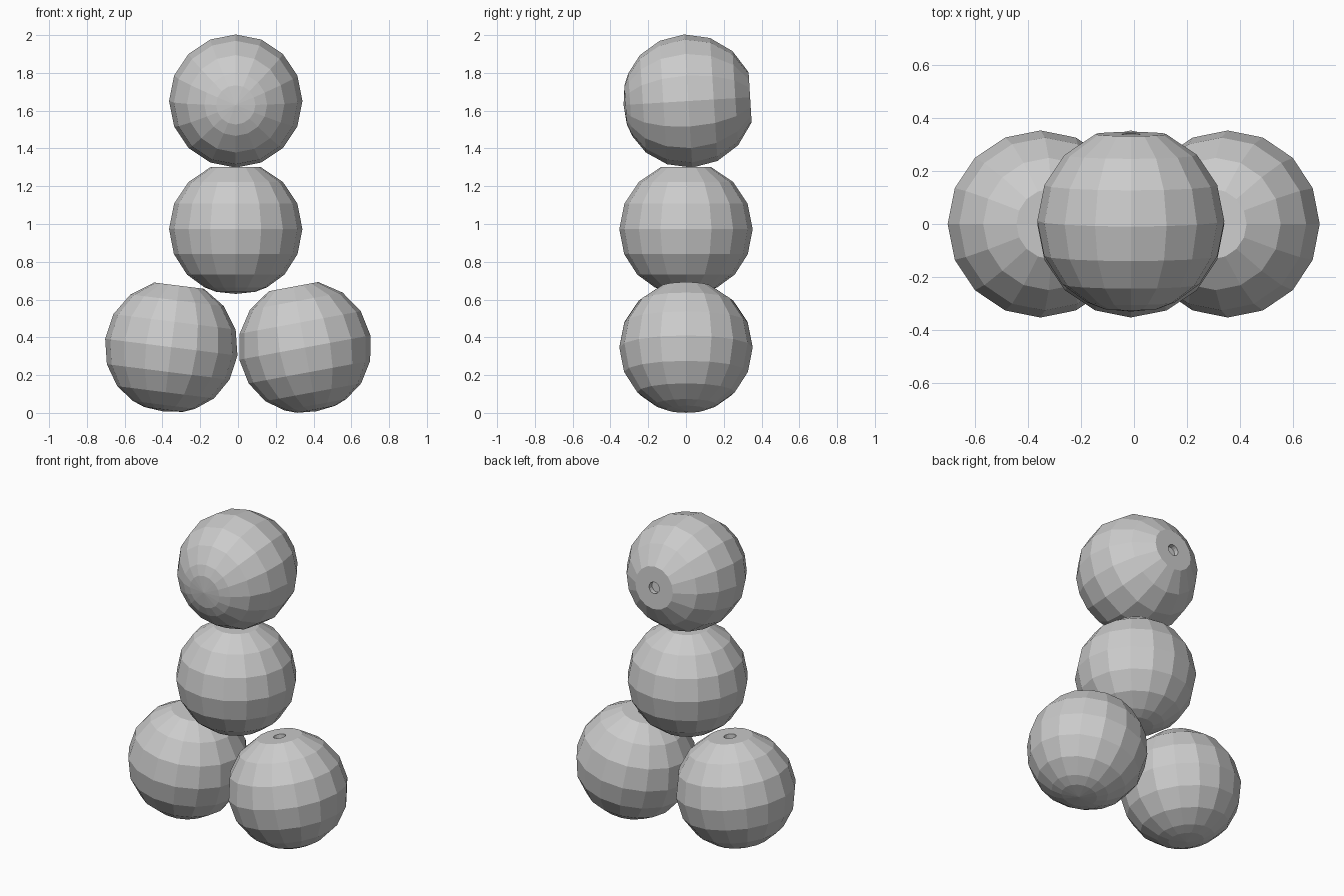
import bpy, bmesh
from math import sin, cos, radians, pi
from mathutils import Matrix

if "Cube" in bpy.data.objects:
    bpy.data.objects.remove(bpy.data.objects["Cube"])

R = 0.353
SIDES = 16

# Half profile of one ball: shallow drilled hole, flat cap, round body, slightly flattened pole
profile = [(0, 0.298), (0.036, 0.298), (0.036, 0.328), (0.133, 0.328)]
profile += [(R * sin(radians(a)), R * cos(radians(a))) for a in (45, 67.5, 90, 112, 133)]
profile += [(0.166, -0.308), (0.104, -0.332), (0, -0.343)]


def ball(name, location, rot_x=0, rot_y=0):
    bm = bmesh.new()
    verts = [bm.verts.new((r, 0, z)) for r, z in profile]
    edges = [bm.edges.new(pair) for pair in zip(verts, verts[1:])]
    bmesh.ops.spin(bm, geom=verts + edges, cent=(0, 0, 0), axis=(0, 0, 1),
                   angle=2 * pi, steps=SIDES, use_merge=False)
    bmesh.ops.remove_doubles(bm, verts=bm.verts, dist=0.0005)
    bmesh.ops.recalc_face_normals(bm, faces=bm.faces)
    mesh = bpy.data.meshes.new(name)
    bm.to_mesh(mesh)
    bm.free()
    obj = bpy.data.objects.new(name, mesh)
    obj.location = location
    obj.rotation_euler = (radians(rot_x), radians(rot_y), 0)
    bpy.context.collection.objects.link(obj)
    return obj


# Two base balls leaning towards each other
ball("lower_left_ball", (-0.353, 0, 0.348), rot_y=7.2)
ball("lower_right_ball", (0.354, 0, 0.346), rot_y=-10.5)
# Upright middle ball
ball("middle_ball", (-0.012, 0, 0.973))
# Top ball lying with its hole to the back
ball("top_ball", (-0.012, 0.012, 1.651), rot_x=-86.5)
